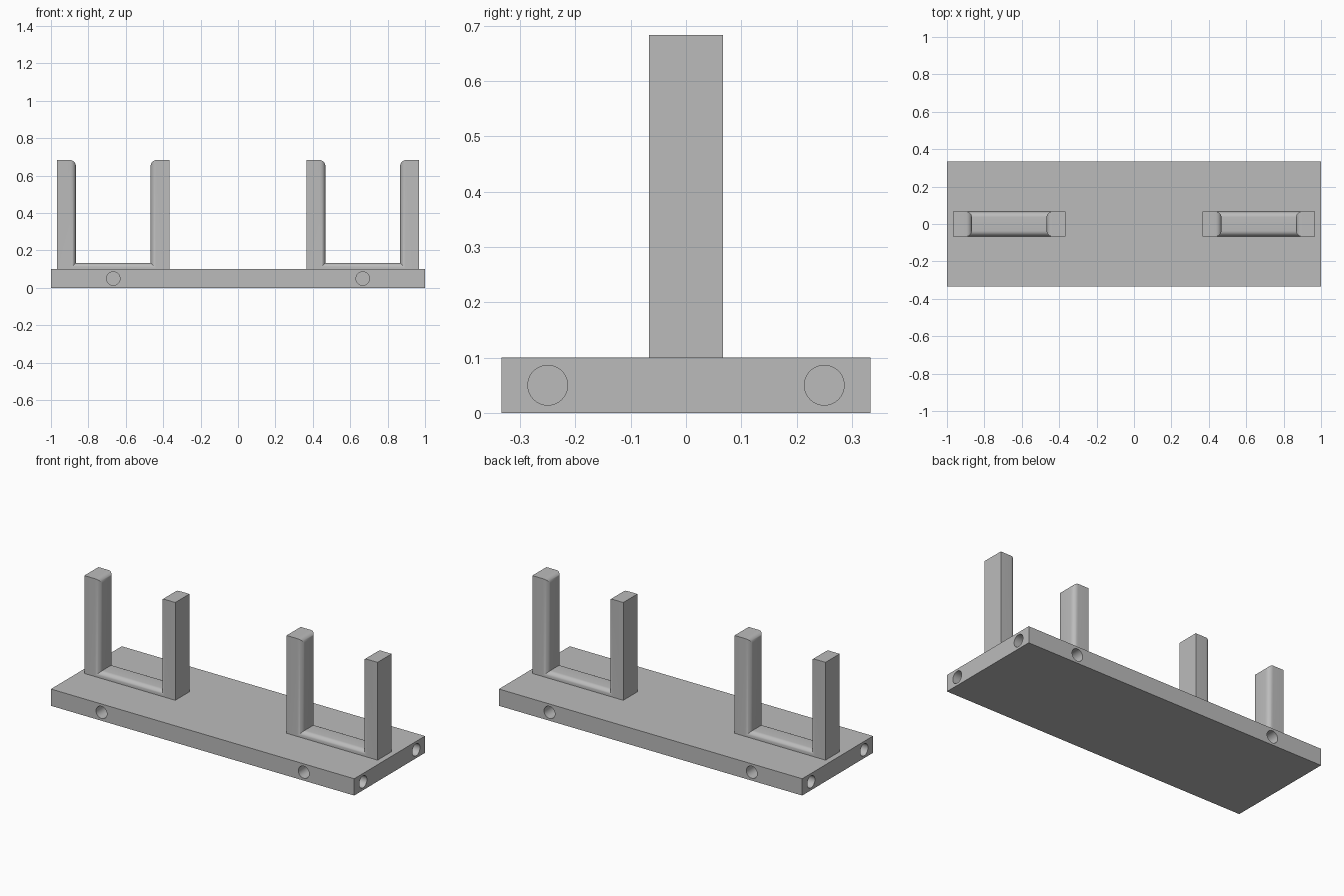
import bpy, bmesh
from mathutils import Matrix, Vector

if "Cube" in bpy.data.objects:
    bpy.data.objects.remove(bpy.data.objects["Cube"], do_unlink=True)

grey = bpy.data.materials.new("plain_grey")
grey.use_nodes = True
colour = (0.5, 0.5, 0.5, 1)
grey.diffuse_color = colour
grey.node_tree.nodes["Principled BSDF"].inputs["Base Color"].default_value = colour

LENGTH, DEPTH, THICK = 2.0, 0.667, 0.1
HOLE_R, HOLE_DEPTH = 0.036, 0.1


def make_object(name, bm):
    bmesh.ops.recalc_face_normals(bm, faces=bm.faces)
    mesh = bpy.data.meshes.new(name)
    bm.to_mesh(mesh)
    bm.free()
    mesh.materials.append(grey)
    obj = bpy.data.objects.new(name, mesh)
    bpy.context.collection.objects.link(obj)
    return obj


def smooth(obj):
    bpy.ops.object.select_all(action="DESELECT")
    obj.select_set(True)
    bpy.context.view_layer.objects.active = obj
    bpy.ops.object.shade_smooth_by_angle(angle=0.6)


# Base plate
bm = bmesh.new()
bmesh.ops.create_cube(bm, size=1, matrix=Matrix.Translation((0, 0, THICK / 2))
                      @ Matrix.Diagonal((LENGTH, DEPTH, THICK, 1)))
base = make_object("base_plate", bm)

# Blind round holes: two on each of the four sides
bm = bmesh.new()
for side in (-1, 1):
    for other in (-1, 1):
        for centre, axis in (
            (Vector((other * 0.667, side * DEPTH / 2, THICK / 2)), Vector((0, 1, 0))),
            (Vector((side * LENGTH / 2, other * 0.25, THICK / 2)), Vector((1, 0, 0))),
        ):
            turn = axis.to_track_quat("Z", "Y").to_matrix().to_4x4()
            bmesh.ops.create_cone(bm, cap_ends=True, segments=48, radius1=HOLE_R,
                                  radius2=HOLE_R, depth=2 * HOLE_DEPTH,
                                  matrix=Matrix.Translation(centre) @ turn)
cutter = make_object("hole_cutter", bm)
cutter.hide_render = True
cut = base.modifiers.new("holes", "BOOLEAN")
cut.object = cutter
cut.solver = "EXACT"
bpy.context.view_layer.objects.active = base
bpy.ops.object.modifier_apply(modifier=cut.name)
bpy.data.objects.remove(cutter, do_unlink=True)
smooth(base)


# U-shaped holder with its inner rim rounded
def holder(name, x):
    outer, inner, half = 0.3, 0.2, 0.0665
    bottom, floor, top = THICK, 0.133, 0.683
    profile = [(-outer, bottom), (outer, bottom), (outer, top), (inner, top),
               (inner, floor), (-inner, floor), (-inner, top), (-outer, top)]
    bm = bmesh.new()
    face = bm.faces.new([bm.verts.new((x + px, -half, pz)) for px, pz in profile])
    new = bmesh.ops.extrude_face_region(bm, geom=[face])["geom"]
    bmesh.ops.translate(bm, vec=(0, 2 * half, 0),
                        verts=[v for v in new if isinstance(v, bmesh.types.BMVert)])

    def on_rim(v):
        return abs(v.co.x - x) < inner + 0.001

    def is_rounded(e):
        a, b = e.verts
        concave = abs(a.co.y - b.co.y) > 0.01 and a.co.z < top - 0.01
        return on_rim(a) and on_rim(b) and not concave

    bmesh.ops.bevel(bm, geom=[e for e in bm.edges if is_rounded(e)], offset=0.03,
                    offset_type="OFFSET", segments=8, profile=0.5, affect="EDGES")
    smooth(make_object(name, bm))


holder("right_holder", -0.667)
holder("left_holder", 0.667)
